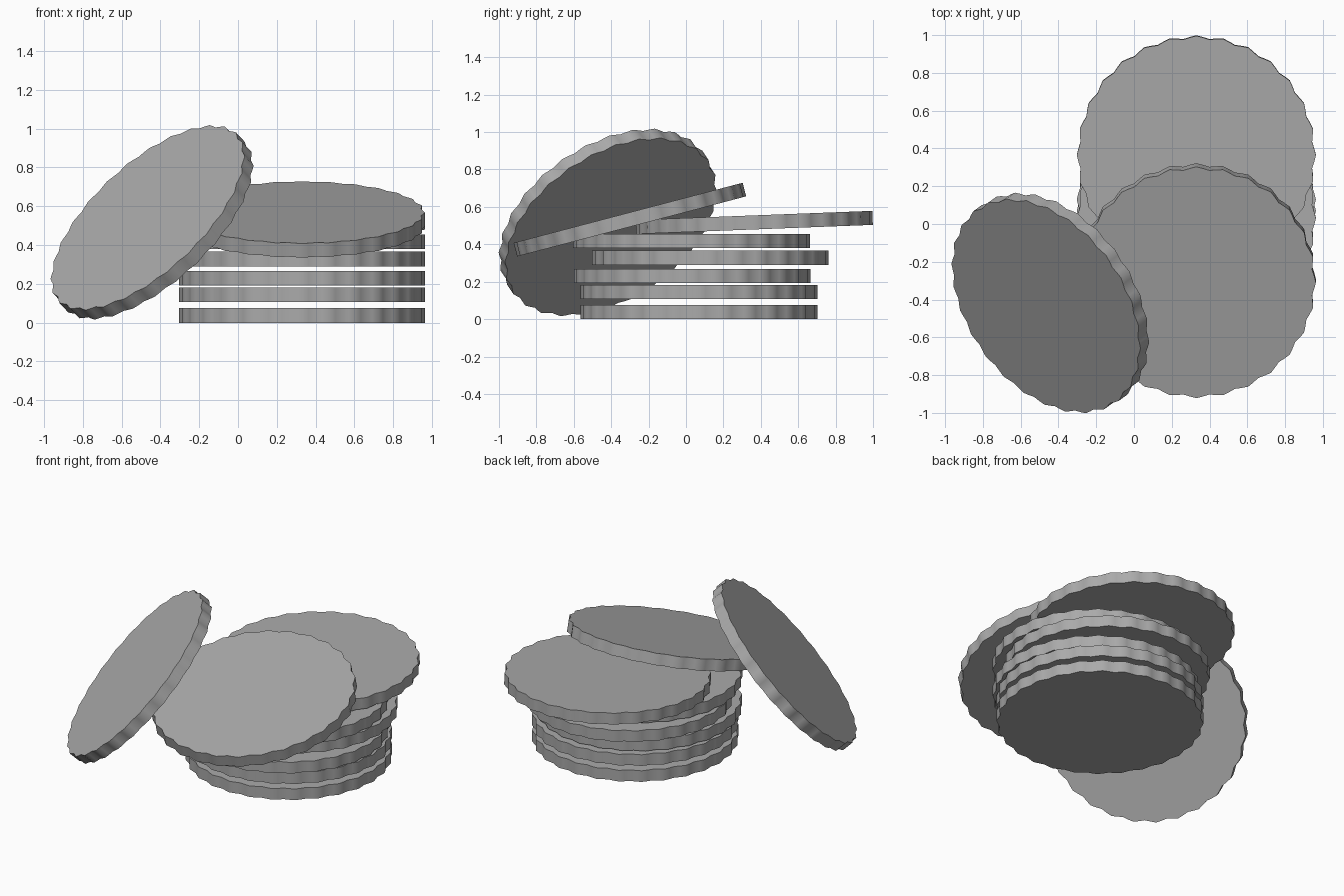
import bpy
import bmesh
import math
from mathutils import Vector

cube = bpy.data.objects.get("Cube")
if cube:
    bpy.data.objects.remove(cube, do_unlink=True)

RADIUS, WAVE, THICK = 0.625, 0.008, 0.075
LOBES, STEPS = 28, 4

grey = bpy.data.materials.new("plain grey")
grey.use_nodes = True
colour = (0.4, 0.4, 0.4, 1)
grey.diffuse_color = colour
grey.node_tree.nodes["Principled BSDF"].inputs["Base Color"].default_value = colour


def scalloped_disc(name, centre, normal=(0, 0, 1)):
    """Flat round slab with a wavy rim, its axis along normal."""
    bm = bmesh.new()
    count = LOBES * STEPS
    ring = []
    for i in range(count):
        a = math.tau * i / count
        r = RADIUS + WAVE * math.cos(LOBES * a)
        ring.append(bm.verts.new((r * math.cos(a), r * math.sin(a), -THICK / 2)))
    base = bm.faces.new(ring)
    top = bmesh.ops.extrude_face_region(bm, geom=[base], use_keep_orig=True)
    verts = [v for v in top["geom"] if isinstance(v, bmesh.types.BMVert)]
    bmesh.ops.translate(bm, verts=verts, vec=(0, 0, THICK))
    bmesh.ops.recalc_face_normals(bm, faces=bm.faces)
    mesh = bpy.data.meshes.new(name)
    bm.to_mesh(mesh)
    bm.free()
    mesh.materials.append(grey)
    obj = bpy.data.objects.new(name, mesh)
    bpy.context.collection.objects.link(obj)
    obj.location = centre
    turn = Vector((0, 0, 1)).rotation_difference(Vector(normal).normalized())
    obj.rotation_euler = turn.to_euler()
    # smooth rim, sharp flat faces
    bpy.ops.object.select_all(action="DESELECT")
    obj.select_set(True)
    bpy.context.view_layer.objects.active = obj
    bpy.ops.object.shade_smooth_by_angle(angle=math.radians(35))
    return obj


def tilted(degrees):
    """Axis of a disc whose back edge is raised."""
    a = math.radians(degrees)
    return (0, -math.sin(a), math.cos(a))


# level stack: y and z of each disc centre
stack = [(0.07, 0.037), (0.07, 0.145), (0.033, 0.23), (0.13, 0.328), (0.03, 0.418)]
for n, (y, z) in enumerate(stack, 1):
    scalloped_disc(f"stacked_disc_{n}", (0.33, y, z))

# two loose discs on top and one leaning on the side
scalloped_disc("back_top_disc", (0.33, 0.365, 0.517), tilted(2.2))
scalloped_disc("front_top_disc", (0.33, -0.3, 0.532), tilted(14.7))
scalloped_disc("leaning_disc", (-0.443, -0.418, 0.517), (-0.61, -0.44, 0.655))
